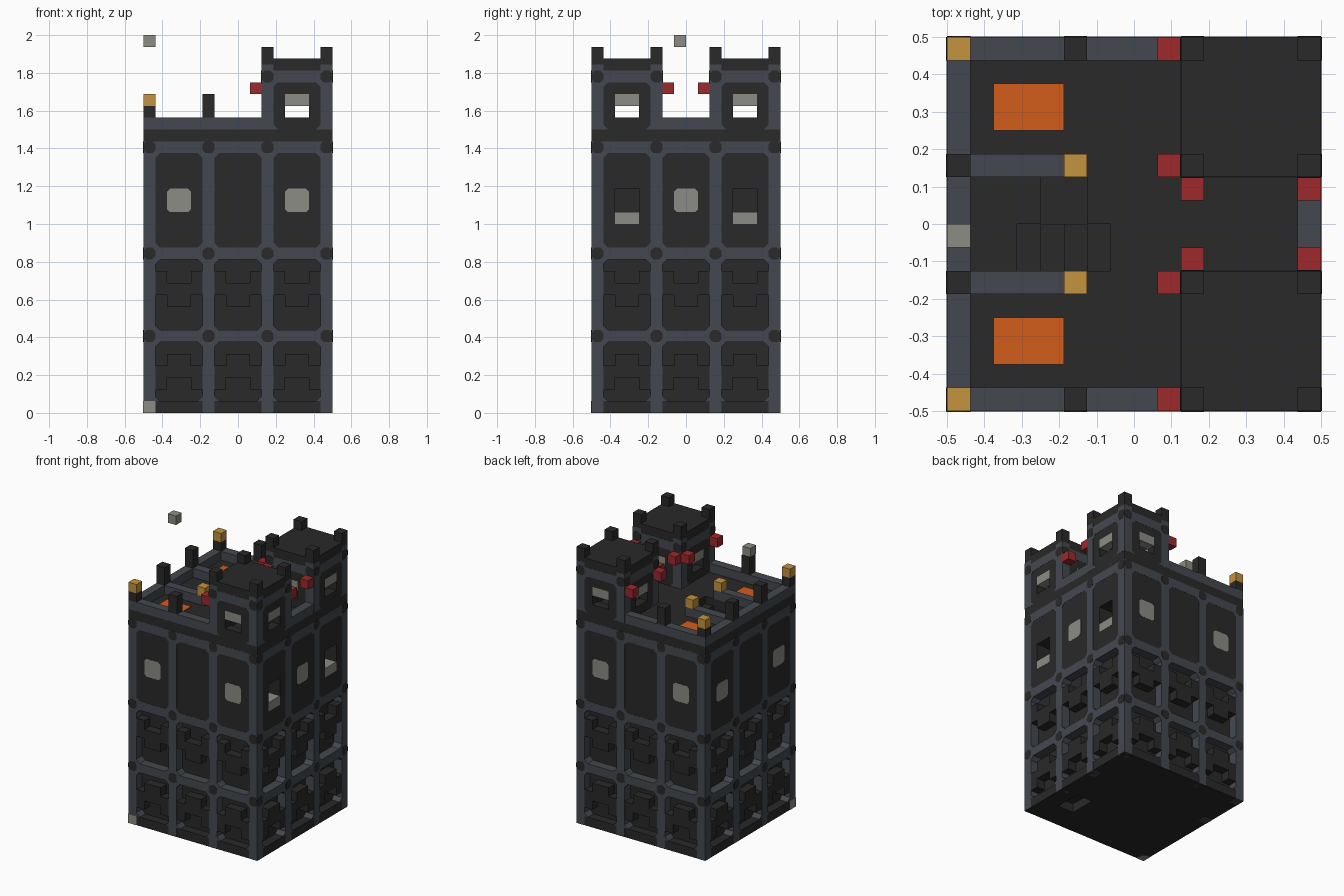
import bpy, bmesh, math
from mathutils import Vector, Matrix

cube = bpy.data.objects.get("Cube")
if cube:
    bpy.data.objects.remove(cube, do_unlink=True)

V = 1 / 16          # block size
P = 0.016           # thickness of painted plates, in blocks


def material(name, *rgb):
    lin = [((c / 255 + 0.055) / 1.055) ** 2.4 for c in rgb] + [1]
    m = bpy.data.materials.new(name)
    m.use_nodes = True
    m.diffuse_color = lin
    bsdf = next(n for n in m.node_tree.nodes if n.type == 'BSDF_PRINCIPLED')
    bsdf.inputs["Base Color"].default_value = lin
    return m


DARK = material("dark stone", 41, 41, 41)
FRAME = material("slate frame", 68, 73, 80)
LIGHT = material("pale stone", 138, 140, 131)
GOLD = material("gold", 196, 147, 63)
RED = material("red", 158, 41, 43)
ORANGE = material("orange", 210, 93, 28)

parts = {}


def prism(name, mat, pts, vec):
    """Extrude a flat polygon along vec into the named part."""
    bm = parts.setdefault(name, (bmesh.new(), mat))[0]
    face = bm.faces.new([bm.verts.new(p) for p in pts])
    top = bmesh.ops.extrude_face_region(bm, geom=[face])
    verts = [g for g in top["geom"] if isinstance(g, bmesh.types.BMVert)]
    bmesh.ops.translate(bm, vec=vec, verts=verts)


def box(name, mat, x0, x1, y0, y1, z0, z1):
    """Box given in block units."""
    x0, x1, y0, y1, z0, z1 = (c * V for c in (x0, x1, y0, y1, z0, z1))
    prism(name, mat, [(x0, y0, z0), (x1, y0, z0), (x1, y1, z0), (x0, y1, z0)],
          Vector((0, 0, z1 - z0)))


def wall_poly(name, mat, k, uz, d0, d1, centre=(0, 0), half=8):
    """Extrude a polygon on wall k (0 front, 1 +x, 2 back, 3 -x) inwards."""
    rot = Matrix.Rotation(k * math.pi / 2, 3, 'Z')
    c = Vector((*centre, 0))
    pts = [(c + rot @ Vector((u, d0 - half, z))) * V for u, z in uz]
    prism(name, mat, pts, rot @ Vector((0, (d1 - d0) * V, 0)))


def wall_box(name, mat, k, u0, u1, z0, z1, d0, d1, **kw):
    wall_poly(name, mat, k, [(u0, z0), (u1, z0), (u1, z1), (u0, z1)], d0, d1, **kw)


def octagon(name, mat, k, u0, u1, z0, z1, c, d0, d1, **kw):
    uz = [(u0 + c, z0), (u1 - c, z0), (u1, z0 + c), (u1, z1 - c),
          (u1 - c, z1), (u0 + c, z1), (u0, z1 - c), (u0, z0 + c)]
    wall_poly(name, mat, k, uz, d0, d1, **kw)


def gussets(name, k, u0, u1, z0, z1, d1, c=0.4, **kw):
    """Four small corner triangles inside a framed panel."""
    for u, su in ((u0, 1), (u1, -1)):
        for z, sz in ((z0, 1), (z1, -1)):
            wall_poly(name, FRAME, k, [(u, z), (u + su * c, z), (u, z + sz * c)],
                      -P, d1, **kw)


POSTS = (-8, -3, 2, 7)
BAYS = (-7, -2, 3)

# Base slab with a floor hole, and the lower core
box("base_slab", DARK, -8, 4, -8, 8, 0, 1)
box("base_slab", DARK, 6, 8, -8, 8, 0, 1)
box("base_slab", DARK, 4, 6, -8, -5, 0, 1)
box("base_slab", DARK, 4, 6, -2, 8, 0, 1)
box("lower_core", DARK, -7, 7, -7, 7, 1, 14)

# Upper storey: solid body, with window pockets left in the +x wall
box("upper_body", DARK, -8, 6, -8, 8, 13.01, 20)
for z0, z1 in ((13.01, 16), (19, 20)):
    box("upper_body", DARK, 6, 8, -8, 8, z0, z1)
for y0, y1 in ((-8, -6), (-4, 4), (6, 8)):
    box("upper_body", DARK, 6, 8, y0, y1, 16, 19)
for y0 in (-6, 4):
    box("window_sills", LIGHT, 6, 8 + P, y0, y0 + 2, 16, 17)

# Roof deck around a stair pit
box("roof_deck", DARK, -8, -5, -8, 8, 20, 24)
box("roof_deck", DARK, -1, 8, -8, 8, 20, 24)
box("roof_deck", DARK, -5, -1, -8, -2, 20, 24)
box("roof_deck", DARK, -5, -1, 2, 8, 20, 24)
box("roof_deck", DARK, -5, -4, 0, 2, 20, 24)
box("roof_deck", DARK, -2, -1, 0, 2, 20, 24)
for i in range(4):
    box("roof_stairs", DARK, -5 + i, -4 + i, -2, 0, 20, 20.2 + i)

for k in range(4):
    for p in POSTS:
        wall_box("lower_posts", FRAME, k, p, p + 1, 0, 13, -P, 1)
        wall_box("upper_posts", FRAME, k, p, p + 1, 14, 22, -P, P)
        for z in (6, 13, 22):
            octagon("frame_joints", DARK, k, p, p + 1, z, z + 1, 0.25, -2 * P, P)
    wall_box("lower_rails", FRAME, k, -8, 8, 6, 7, -P, 1)
    wall_box("lower_rails", FRAME, k, -8, 8, 13, 14, -P, 1)
    wall_box("upper_rail", FRAME, k, -8, 8, 22, 23, -P, P)
    for b in BAYS:
        gussets("panel_corners", k, b, b + 4, 14, 22, P)
        gussets("bay_corners", k, b, b + 4, 1, 6, 1)
        gussets("bay_corners", k, b, b + 4, 7, 13, 1)
        # Raised brackets: arched in the first row, hanging in the second
        for u0, u1, z0, z1 in ((0, 1, 2, 4), (1, 3, 3, 5), (3, 4, 2, 4)):
            wall_box("bay_brackets", DARK, k, b + u0, b + u1, z0, z1, 0, 1)
            wall_box("bay_brackets", DARK, k, b + u0, b + u1, 14 - z1, 14 - z0, 0, 1)
    # Pale window panes
    for u in ((-1,) if k == 1 else (-6, 4)):
        octagon("window_panes", LIGHT, k, u, u + 2, 17, 19, 0.25, -P, P)

# Parapet, inner walls and their finials
box("parapet", FRAME, -8, -7, -8, 8, 24, 25)
box("parapet", FRAME, 7, 8, -2, 2, 24, 25)


def mirrored(s, name, mat, x0, x1, y0, y1, z0, z1):
    box(name, mat, x0, x1, *sorted((s * y0, s * y1)), z0, z1)


for s in (-1, 1):
    mirrored(s, "parapet", FRAME, -7, 2, 7, 8, 24, 25)
    mirrored(s, "inner_walls", FRAME, -7, -2, 2, 3, 24, 25)
    mirrored(s, "gold_finials", GOLD, -3, -2, 2, 3, 25, 26)
    mirrored(s, "parapet_posts", DARK, -8, -7, 7, 8, 25, 26)
    mirrored(s, "gold_finials", GOLD, -8, -7, 7, 8, 26, 27)
    mirrored(s, "parapet_posts", DARK, -8, -7, 2, 3, 25, 27)
    mirrored(s, "parapet_posts", DARK, -3, -2, 7, 8, 25, 27)
    mirrored(s, "fire_beds", ORANGE, -6, -3, 4, 6, 24, 24.1)
    # Red lamps on the turret walls
    for x, y in ((1, 7), (1, 2), (2, 1), (7, 1)):
        mirrored(s, "red_lamps", RED, x, x + 1, y, y + 1, 27, 28)

    # Corner turret
    at = dict(centre=(5, 5 * s), half=3)
    for k in range(4):
        wall_box("turret_walls", DARK, k, -3, 3, 24, 25, 0, 1, **at)
        wall_box("turret_walls", DARK, k, -3, 3, 27, 29, 0, 1, **at)
        for u in (-3, 1):
            wall_box("turret_walls", DARK, k, u, u + 2, 25, 27, 0, 1, **at)
        wall_box("turret_lintels", LIGHT, k, -1, 1, 26, 27, 0, 1, **at)
        wall_box("turret_frame", FRAME, k, -3, 3, 28, 29, -P, P, **at)
        gussets("turret_frame", k, -2, 2, 24, 28, P, **at)
        for u in (-3, 2):
            wall_box("turret_frame", FRAME, k, u, u + 1, 24, 29.5, -P, P, **at)
            octagon("turret_joints", DARK, k, u, u + 1, 28, 29, 0.25, -2 * P, P, **at)
    mirrored(s, "turret_roof", DARK, 2, 8, 2, 8, 29, 30)
    for x in (2, 7):
        for y in (2, 7):
            mirrored(s, "turret_crenels", DARK, x, x + 1, y, y + 1, 30, 31)

# Marker blocks: a floating one and one at the foot of a corner
box("floating_block", LIGHT, -8, -7, -1, 0, 31, 32)
box("corner_block", LIGHT, -8 - 2 * P, -7, -8 - 2 * P, -7, 0, 1)

# Turn the collected meshes into objects
for name, (bm, mat) in parts.items():
    bmesh.ops.recalc_face_normals(bm, faces=bm.faces)
    mesh = bpy.data.meshes.new(name)
    bm.to_mesh(mesh)
    bm.free()
    mesh.materials.append(mat)
    bpy.context.scene.collection.objects.link(bpy.data.objects.new(name, mesh))
